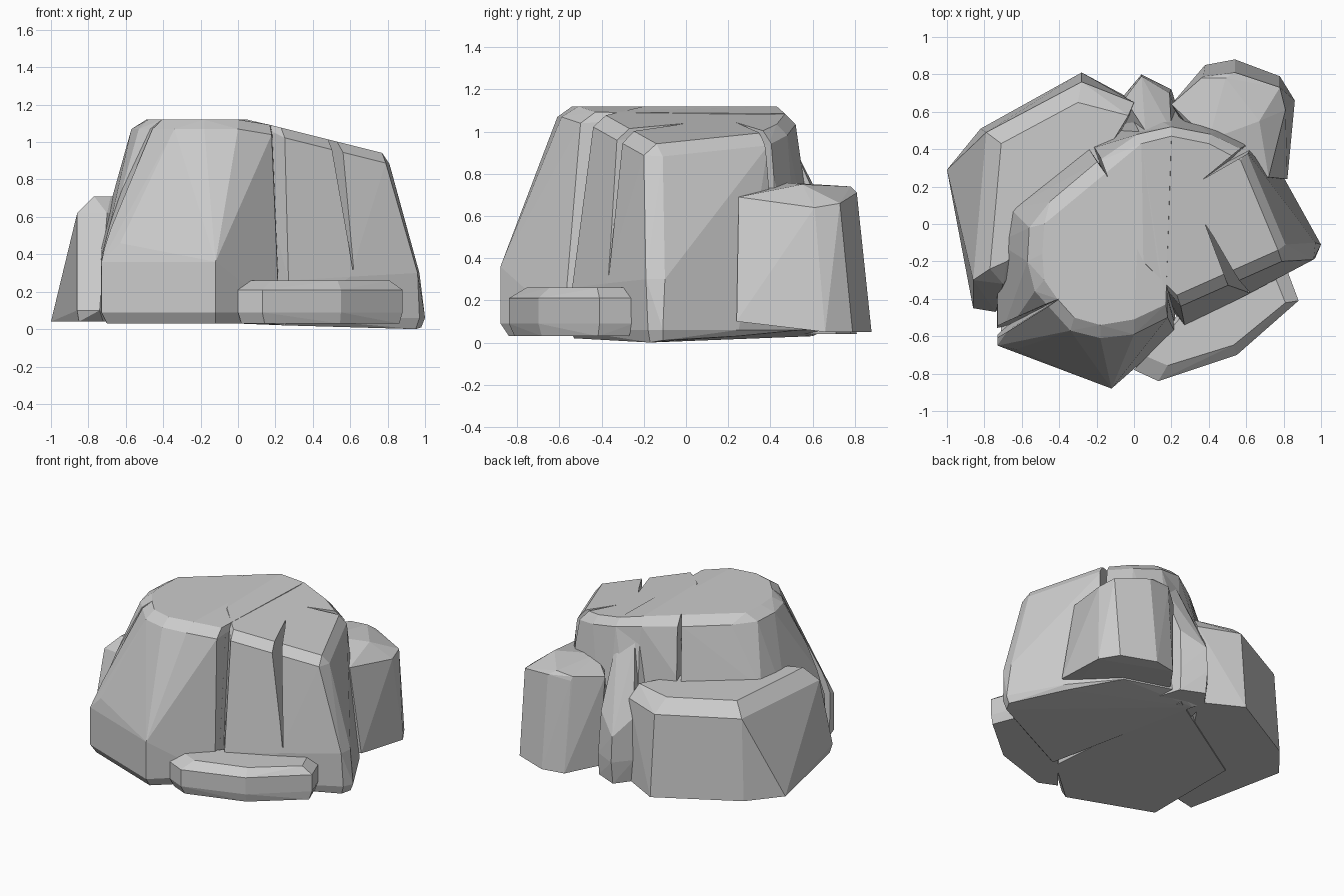
import bpy, bmesh, math
from mathutils import Vector


def hull(name, pts):
    """Flat-faced convex stone from its corner points."""
    bm = bmesh.new()
    for p in pts:
        bm.verts.new(p)
    r = bmesh.ops.convex_hull(bm, input=bm.verts)
    loose = [v for v in bm.verts if not v.link_faces]
    bmesh.ops.delete(bm, geom=loose, context='VERTS')
    bmesh.ops.dissolve_limit(bm, angle_limit=math.radians(2), verts=bm.verts, edges=bm.edges)
    bmesh.ops.recalc_face_normals(bm, faces=bm.faces)
    me = bpy.data.meshes.new(name)
    bm.to_mesh(me)
    bm.free()
    ob = bpy.data.objects.new(name, me)
    bpy.context.collection.objects.link(ob)
    return ob


def boolean(target, other, op):
    m = target.modifiers.new(op, 'BOOLEAN')
    m.operation, m.solver, m.object = op, 'EXACT', other
    bpy.context.view_layer.update()
    dg = bpy.context.evaluated_depsgraph_get()
    me = bpy.data.meshes.new_from_object(target.evaluated_get(dg))
    target.modifiers.clear()
    target.data = me
    bpy.data.objects.remove(other)


def ring(pts, z):
    return [(x, y, z) for x, y in pts]


def top_z(x):
    return 1.12 - max(0, x - 0.06) * 0.25


def cap(top, shoulder, drop=0.05):
    return ([(x, y, top_z(x)) for x, y in top] +
            [(x, y, top_z(x) - drop) for x, y in shoulder])


def crack(target, inner, mouth, foot, w, foot_w):
    """Cut a tapering fissure that opens outward and runs down to foot."""
    a, m, f = Vector(inner), Vector(mouth), Vector(foot)
    d = (m - a)
    s = Vector((-d.y, d.x, 0)).normalized()
    up = Vector((0, 0, 0.2))
    back = Vector((d.x, d.y, 0)).normalized() * 0.15
    pts = [a, a + up, m + s * w, m - s * w, m + s * w + up, m - s * w + up,
           f + s * foot_w, f - s * foot_w, f - back]
    boolean(target, hull("crack_cutter", pts), 'DIFFERENCE')


# Main boulder, west half
main = hull("main_boulder",
    cap([(0.2, 0.47), (0.04, 0.43), (-0.15, 0.28), (-0.4, 0.07), (-0.48, 0), (-0.49, -0.16),
         (-0.48, -0.3), (-0.41, -0.4), (-0.32, -0.5), (-0.18, -0.54), (0, -0.51), (0.17, -0.43)],
        [(0.2, 0.52), (0.02, 0.48), (-0.2, 0.33), (-0.45, 0.12), (-0.56, -0.02), (-0.57, -0.2),
         (-0.53, -0.36), (-0.34, -0.57), (-0.18, -0.61), (0, -0.59), (0.18, -0.5)]) +
    [(-0.73, -0.1, 0.5), (-0.66, 0.08, 0.65), (-0.24, 0.4, 0.7), (-0.71, -0.55, 0.44),
     (-0.63, -0.67, 0.46), (-0.2, -0.82, 0.46), (-0.03, -0.78, 0.46), (0.2, -0.56, 0.46),
     (-0.73, -0.65, 0.36), (-0.12, -0.88, 0.36)] +
    ring([(-0.73, -0.65), (-0.12, -0.88), (0.22, -0.58), (-0.74, 0)], 0.09) +
    ring([(-0.7, -0.62), (-0.12, -0.84), (0.2, -0.56), (-0.7, 0.1), (0.1, 0.6)], 0.03))

# Main boulder, east half
east = hull("east_half",
    cap([(0.23, -0.38), (0.48, -0.27), (0.77, -0.14), (0.57, 0.34), (0.4, 0.43), (0.2, 0.47),
         (0.04, 0.42), (-0.1, 0.1), (0.05, -0.2)],
        [(0.25, -0.44), (0.5, -0.33), (0.79, -0.2), (0.81, -0.11), (0.6, 0.39), (0.41, 0.48),
         (0.2, 0.52), (0.04, 0.47)]) +
    [(0.96, -0.19, 0.3), (0.97, -0.1, 0.3), (0.27, -0.54, 0.26), (0.6, -0.38, 0.28)] +
    ring([(0.97, -0.18), (1, -0.11), (0.8, 0.25), (0.55, 0.55), (0.2, 0.66), (-0.06, 0.66),
          (0.28, -0.55)], 0.06) +
    [(0.95, -0.17, 0), (0.98, -0.11, 0.01), (0.25, -0.53, 0.02), (0.78, 0.24, 0.03), (0, 0.6, 0.03)])
boolean(main, east, 'UNION')

# Fissures in the main boulder
crack(main, (0.38, 0, 1.0), (0.56, -0.38, 0.95), (0.66, -0.46, 0.32), 0.035, 0.01)
crack(main, (0.37, 0.24, 1.0), (0.66, 0.44, 0.9), (0.74, 0.5, 0.5), 0.03, 0.02)
crack(main, (-0.4, -0.4, 1.05), (-0.62, -0.52, 1.0), (-0.8, -0.61, 0.05), 0.03, 0.03)
crack(main, (-0.14, 0.25, 1.05), (-0.23, 0.42, 1.0), (-0.27, 0.48, 0.5), 0.025, 0.02)
crack(main, (0.18, -0.4, 1.05), (0.24, -0.54, 0.95), (0.28, -0.68, 0.05), 0.03, 0.035)

# Small spur between the two rear stones
hull("rear_spur", ring([(-0.05, 0.66), (0.04, 0.78), (0.2, 0.71), (0.3, 0.4), (-0.1, 0.4)], 0.04) +
     ring([(-0.06, 0.68), (0.04, 0.8), (0.2, 0.72)], 0.2) +
     [(0.04, 0.79, 0.38), (-0.05, 0.67, 0.5), (0.19, 0.7, 0.5), (0.06, 0.5, 0.95), (0.2, 0.5, 0.95)])

# Left rear stone
hull("left_rear_stone",
     ring([(-1, 0.29), (-0.82, 0.51), (-0.28, 0.81), (0, 0.66), (-0.72, -0.4), (-0.85, -0.43)], 0.04) +
     [(-0.86, -0.45, 0.1), (-0.74, -0.47, 0.1), (0, 0.6, 0.1)] +
     ring([(-0.86, -0.3), (-0.79, 0.49), (-0.28, 0.76), (0, 0.65), (-0.7, -0.32)], 0.62) +
     ring([(-0.77, -0.24), (-0.71, 0.43), (-0.3, 0.65), (-0.03, 0.58), (-0.2, 0.3), (-0.68, -0.2)], 0.71))

# Right rear stone
hull("right_rear_stone",
     [(0.7, 0.24, 0.1), (0.82, 0.24, 0.1), (0.4, 0.3, 0.1), (0.86, 0.66, 0.05), (0.78, 0.79, 0.05),
      (0.54, 0.88, 0.05), (0.38, 0.85, 0.05), (0.24, 0.66, 0.07),
      (0.72, 0.25, 0.69), (0.5, 0.25, 0.7), (0.77, 0.44, 0.64), (0.81, 0.61, 0.64),
      (0.78, 0.73, 0.66), (0.54, 0.81, 0.71), (0.37, 0.79, 0.7), (0.2, 0.64, 0.72),
      (0.36, 0.78, 0.73), (0.49, 0.78, 0.74), (0.67, 0.55, 0.75), (0.4, 0.45, 0.76)])

# Front slab
edge = [(0, -0.78), (0.13, -0.84), (0.55, -0.7), (0.88, -0.41), (0.82, -0.25), (0.3, -0.4)]
hull("front_slab",
     ring([(0.44 + (x - 0.44) * 0.96, -0.5 + (y + 0.5) * 0.92) for x, y in edge], 0.03) +
     ring(edge, 0.09) + ring(edge, 0.21) +
     ring([(0.44 + (x - 0.44) * 0.84, -0.46 + (y + 0.46) * 0.78) for x, y in edge], 0.26))
